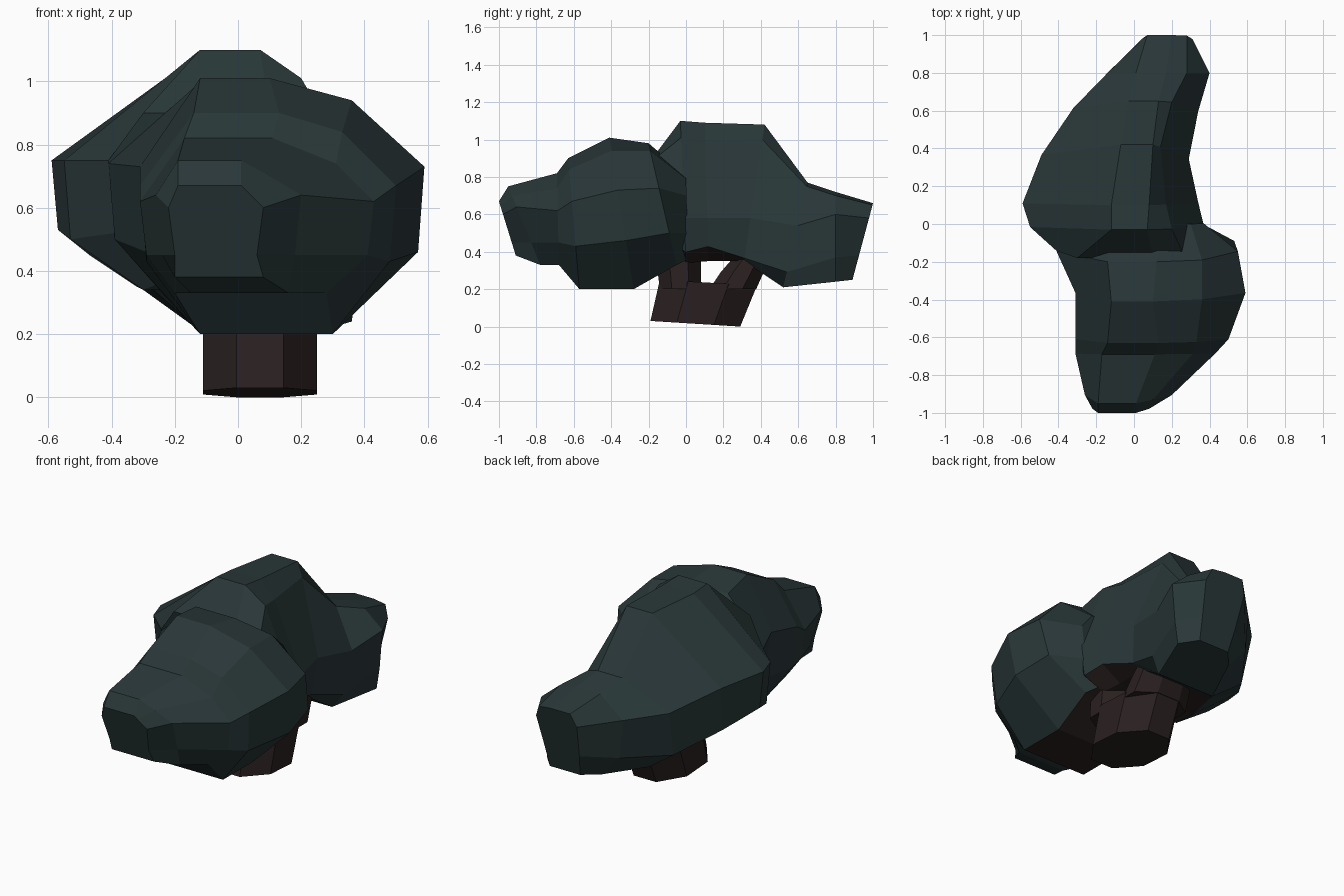
import bpy, bmesh, math


def material(name, rgb):
    m = bpy.data.materials.new(name)
    m.diffuse_color = (*rgb, 1)
    return m


leaf = material("dark green leaves", (0.022, 0.038, 0.039))
bark = material("dark brown bark", (0.023, 0.0145, 0.0145))


def loft(name, rings, mats, rule=None):
    """Skin a row of equal-sided rings, close the ends, flat shaded."""
    bm = bmesh.new()
    vs = [[bm.verts.new(p) for p in r] for r in rings]
    n = len(rings[0])
    for a, b in zip(vs, vs[1:]):
        for i in range(n):
            j = (i + 1) % n
            bm.faces.new((a[i], a[j], b[j], b[i]))
    bm.faces.new(vs[0])
    bm.faces.new(vs[-1])
    bmesh.ops.recalc_face_normals(bm, faces=bm.faces)
    bm.normal_update()
    if rule:
        for f in bm.faces:
            f.material_index = rule(f)
    me = bpy.data.meshes.new(name)
    bm.to_mesh(me)
    bm.free()
    for m in mats:
        me.materials.append(m)
    ob = bpy.data.objects.new(name, me)
    bpy.context.collection.objects.link(ob)
    return ob


def leaf_ring(yt, yb, xl, xr, zb, zt, t0, t1, sh, drop, b0, b1, s0, s1, low):
    """Nine-sided slice: sides, top flat, right shoulder, bottom flat, side heights."""
    pts = [(t0, zt), (t1, zt), (sh, zt - drop), (xr, s1 - low), (xr - 0.02, s0 - low * 0.6),
           (b1, zb), (b0, zb), (xl + 0.02, s0), (xl, s1)]
    return [(x, yb + (yt - yb) * (z - zb) / (zt - zb), z) for x, z in pts]


def underside(f):
    c = f.calc_center_median()
    return 1 if f.normal.z < -0.85 and -0.6 < c.y < 0.3 else 0


# Front leaf clump
front = [
    (-1.00, -.91, -.22, .08, .38, .67, -.19, .01, .03, .02, -.20, .08, .45, .60, 0),
    (-.95, -.78, -.26, .20, .33, .75, -.19, .01, .10, .05, -.15, .16, .45, .64, 0),
    (-.69, -.68, -.31, .43, .33, .82, -.17, .11, .31, .08, -.20, .28, .45, .62, 0),
    (-.63, -.57, -.31, .50, .20, .90, -.14, .13, .33, .06, -.12, .30, .43, .67, 0),
    (-.41, -.28, -.31, .59, .20, 1.01, -.12, .10, .36, .07, -.12, .30, .46, .73, 0),
    (-.20, -.05, -.41, .55, .33, .98, -.14, .12, .36, .04, -.24, .30, .50, .74, 0),
    (.00, .01, -.25, .37, .36, .81, -.12, .15, .30, .02, -.15, .25, .50, .70, 0),
]
loft("front_foliage", [leaf_ring(*r) for r in front], [leaf, bark], underside)

# Back leaf clump
back = [
    (-.18, -.05, -.41, .33, .38, .90, -.30, .10, .27, .01, -.20, .20, .52, .75, .12),
    (-.03, .00, -.55, .37, .34, 1.10, -.12, .07, .20, .09, -.30, .22, .50, .75, .17),
    (.10, .12, -.59, .34, .35, 1.09, -.12, .08, .17, .10, -.32, .20, .53, .75, .17),
    (.42, .31, -.49, .29, .35, 1.08, -.07, .10, .14, .08, -.28, .20, .45, .72, .14),
    (.65, .52, -.32, .34, .21, .77, -.03, .13, .20, .02, -.12, .26, .34, .62, .08),
    (.80, .80, -.14, .40, .24, .72, .01, .17, .28, .02, .00, .36, .37, .60, 0),
    (1.00, .89, .04, .31, .25, .66, .07, .20, .28, .01, .08, .28, .38, .58, 0),
]
loft("back_foliage", [leaf_ring(*r) for r in back], [leaf, bark], underside)


def stem(name, sections, tilt=0.0):
    """Eight-sided limb through (x, y, z, x radius, y radius) sections."""
    rings = []
    for cx, cy, z, rx, ry in sections:
        ring = []
        for i in range(8):
            a = math.pi / 8 + i * math.pi / 4
            c, s = math.cos(a) / math.cos(math.pi / 8), math.sin(a) / math.cos(math.pi / 8)
            ring.append((cx + rx * c, cy + ry * s, z - tilt * s))
        rings.append(ring)
    return loft(name, rings, [bark])


# Leaning trunk and the two limbs carrying the clumps
stem("trunk", [(.07, .05, .015, .18, .24), (.07, .12, .235, .18, .26)], 0.015)
stem("front_branch", [(.07, -.03, .20, .18, .11), (.07, -.04, .36, .16, .12),
                      (.12, -.25, .55, .10, .10), (.22, -.60, .72, .04, .05)])
stem("back_branch", [(.07, .25, .20, .18, .125), (.07, .30, .29, .17, .115),
                     (.08, .37, .40, .15, .09),
                     (.15, .50, .50, .08, .08), (.25, .83, .68, .03, .04)])
